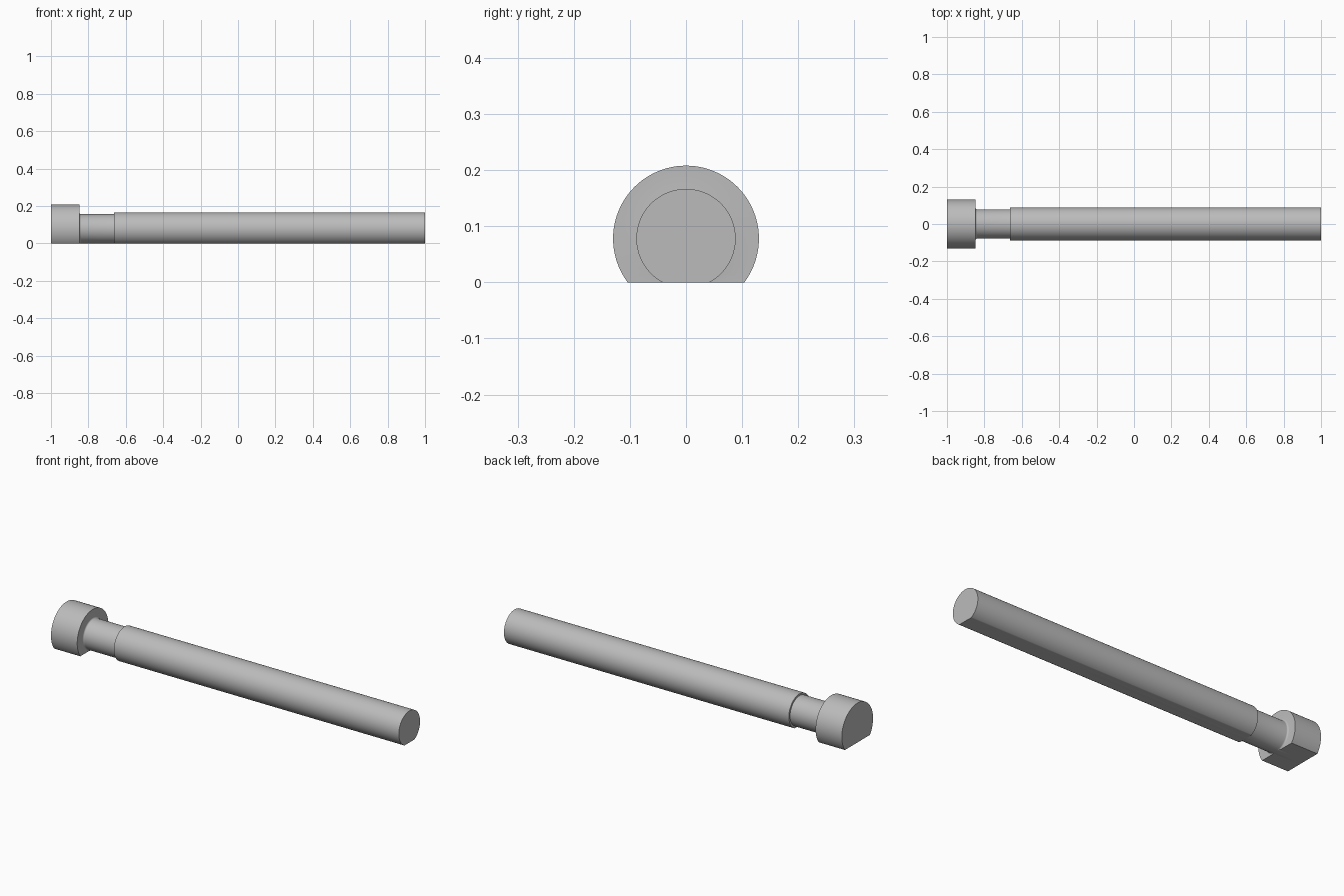
import bpy
import bmesh
import math
from mathutils import Matrix, Vector

cube = bpy.data.objects.get("Cube")
if cube:
    bpy.data.objects.remove(cube, do_unlink=True)

AXIS_Z = 0.078
SEGMENTS = 96

steel = bpy.data.materials.new("plain grey steel")
steel.use_nodes = True
grey = (0.5, 0.5, 0.5, 1)
steel.diffuse_color = grey
steel.node_tree.nodes["Principled BSDF"].inputs["Base Color"].default_value = grey

# Side profile (x, radius): head, small fillet, neck, shaft
head_r, neck_r, shaft_r = 0.13, 0.0785, 0.0885
head_x, neck_x, fillet = -0.847, -0.662, 0.008
profile = [(-1, 0), (-1, head_r), (head_x, head_r)]
for i in range(6):
    a = math.pi / 2 * i / 5
    profile.append((head_x + fillet * (1 - math.cos(a)),
                    neck_r + fillet * (1 - math.sin(a))))
profile += [(neck_x, neck_r), (neck_x, shaft_r), (1, shaft_r), (1, 0)]

# Lathe the profile around the long axis
bm = bmesh.new()
verts = [bm.verts.new((x, 0, r)) for x, r in profile]
edges = [bm.edges.new(pair) for pair in zip(verts, verts[1:])]
bmesh.ops.spin(bm, geom=verts + edges, cent=(0, 0, 0), axis=(1, 0, 0),
               angle=math.tau, steps=SEGMENTS)
bmesh.ops.remove_doubles(bm, verts=bm.verts, dist=0.00005)
bmesh.ops.transform(bm, matrix=Matrix.Translation((0, 0, AXIS_Z)), verts=bm.verts)

# Cut the flat along the underside and close it
cut = bmesh.ops.bisect_plane(bm, geom=bm.verts[:] + bm.edges[:] + bm.faces[:],
                             plane_co=Vector((0, 0, 0)), plane_no=Vector((0, 0, 1)),
                             clear_inner=True)
rim = [e for e in cut["geom_cut"] if isinstance(e, bmesh.types.BMEdge)]
bmesh.ops.holes_fill(bm, edges=rim, sides=0)
bmesh.ops.recalc_face_normals(bm, faces=bm.faces)

mesh = bpy.data.meshes.new("headed_pin")
bm.to_mesh(mesh)
bm.free()
mesh.materials.append(steel)
pin = bpy.data.objects.new("headed_pin", mesh)
bpy.context.collection.objects.link(pin)

# Smooth round surfaces, crisp rims
bpy.ops.object.select_all(action="DESELECT")
pin.select_set(True)
bpy.context.view_layer.objects.active = pin
bpy.ops.object.shade_smooth_by_angle(angle=math.radians(30))
